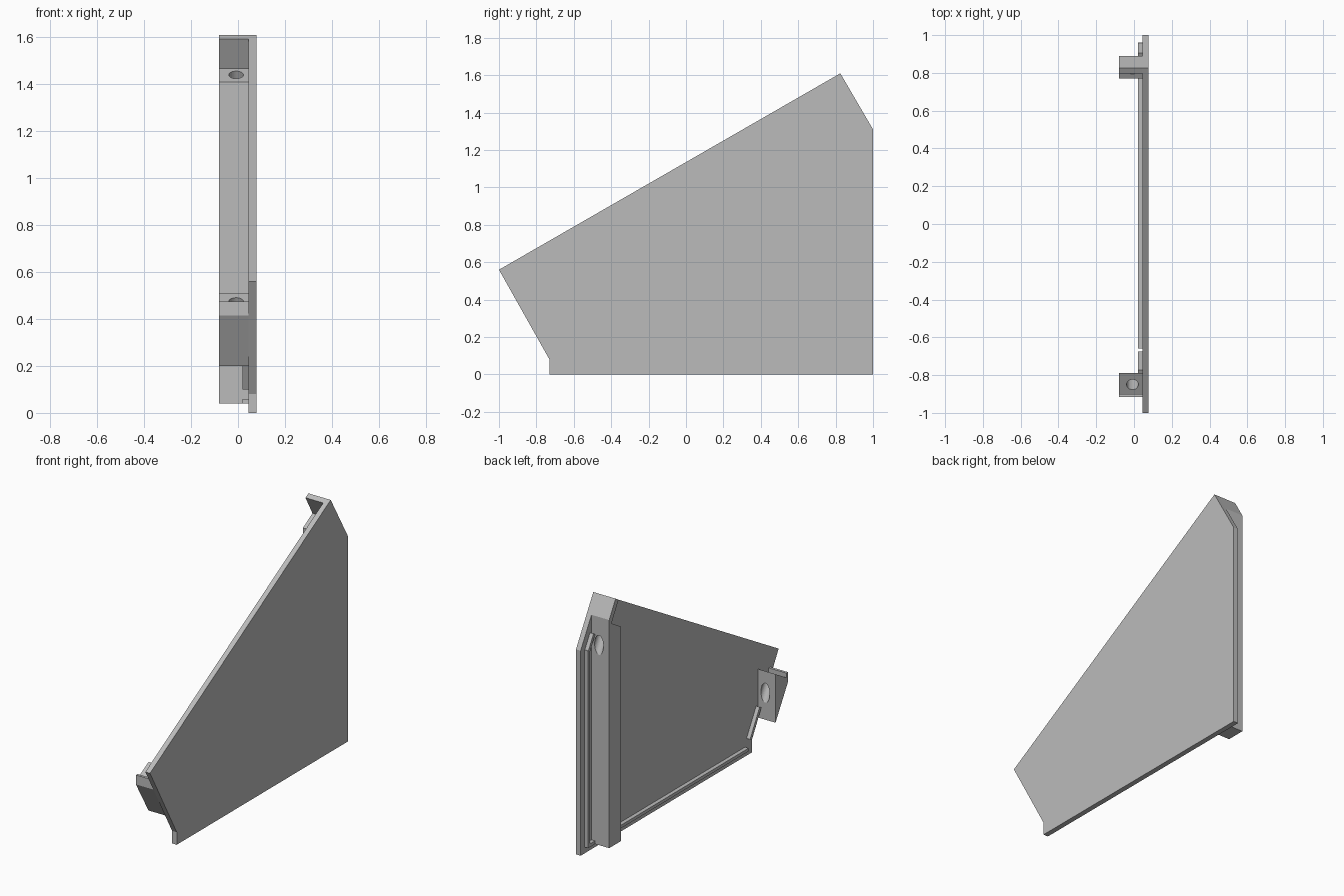
import bpy, math
from mathutils import Vector, Matrix

cube = bpy.data.objects.get("Cube")
if cube:
    bpy.data.objects.remove(cube, do_unlink=True)

grey = bpy.data.materials.new("plain_grey")
grey.use_nodes = True
grey.diffuse_color = (0.5, 0.5, 0.5, 1)
grey.node_tree.nodes["Principled BSDF"].inputs["Base Color"].default_value = (0.5, 0.5, 0.5, 1)

OUTER, INNER, RIB, ARM = 0.078, 0.045, 0.02, -0.08


def extrude(name, profile, x0, x1):
    """Side profile of (y, z) points, extruded along x."""
    n = len(profile)
    verts = [(x, y, z) for x in (x0, x1) for y, z in profile]
    faces = [tuple(range(n)), tuple(range(2 * n - 1, n - 1, -1))]
    faces += [(i, i + n, (i + 1) % n + n, (i + 1) % n) for i in range(n)]
    mesh = bpy.data.meshes.new(name)
    mesh.from_pydata(verts, [], faces)
    mesh.materials.append(grey)
    obj = bpy.data.objects.new(name, mesh)
    bpy.context.collection.objects.link(obj)
    # Outward normals
    import bmesh
    bm = bmesh.new()
    bm.from_mesh(mesh)
    bmesh.ops.recalc_face_normals(bm, faces=bm.faces)
    bm.to_mesh(mesh)
    bm.free()
    return obj


def rib(name, start, end, width=0.02):
    """Thin raised strip; the width lies to the left of the run."""
    a, b = Vector(start), Vector(end)
    d = (b - a).normalized()
    side = Vector((-d.y, d.x)) * width
    return extrude(name, [a, b, b + side, a + side], RIB, INNER)


def drill(obj, y, z):
    """Screw hole square to the sloping ledge."""
    bpy.ops.mesh.primitive_cylinder_add(vertices=32, radius=0.031, depth=0.6,
                                        location=(-0.008, y, z),
                                        rotation=(math.radians(30), 0, 0))
    cutter = bpy.context.object
    cutter.name = obj.name + "_hole_cutter"
    cutter.data.materials.append(grey)
    cutter.hide_render = True
    cutter.hide_set(True)
    # Start the bore just above the ledge so it leaves the flange alone
    axis = Vector((0, -0.5, math.sqrt(0.75)))
    cutter.location -= axis * 0.26
    mod = obj.modifiers.new("screw_hole", "BOOLEAN")
    mod.operation = "DIFFERENCE"
    mod.solver = "EXACT"
    mod.object = cutter


# Side panel
extrude("side_panel", [(-0.73, 0), (1, 0), (1, 1.31), (0.825, 1.61),
                       (-1, 0.56), (-0.73, 0.08)], INNER, OUTER)

# Rear post with sloping screw ledge and top flange
post = extrude("rear_post", [(0.77, 0.04), (0.89, 0.04), (0.89, 1.498), (0.825, 1.61),
                             (0.796, 1.593), (0.866, 1.467), (0.77, 1.41)], ARM, INNER)
drill(post, 0.82, 1.44)

# Front bracket with sloping screw ledge and lip
bracket = extrude("front_bracket", [(-0.79, 0.2), (-0.79, 0.51), (-0.90, 0.446),
                                    (-0.90, 0.475), (-0.917, 0.475), (-0.917, 0.415)], ARM, INNER)
drill(bracket, -0.85, 0.475)

# Locating ribs set in from the panel edge
rib("bottom_rib", (-0.66, 0.04), (0.96, 0.04))
rib("rear_rib", (0.96, 0.04), (0.96, 1.30))
rib("rear_slope_rib", (0.96, 1.295), (0.905, 1.39))
rib("front_slope_rib", (-0.79, 0.27), (-0.693, 0.1))
